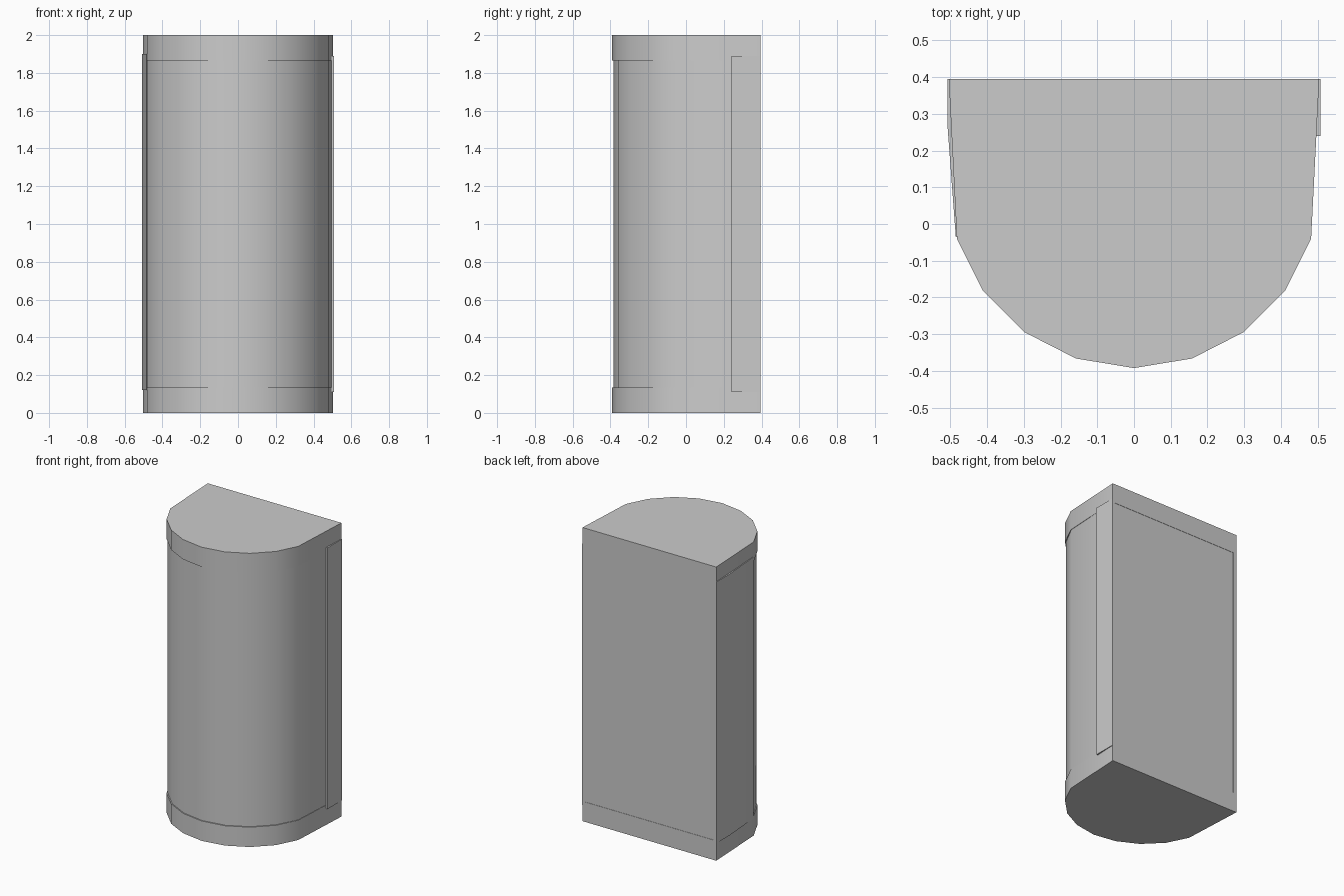
import bpy, bmesh, math

if "Cube" in bpy.data.objects:
    bpy.data.objects.remove(bpy.data.objects["Cube"])

# Right half of the D-shaped outline, from back corner to front centre
CAP = [(0.504, 0.394), (0.482, -0.04), (0.412, -0.18), (0.297, -0.295), (0.158, -0.366), (0, -0.392)]
BODY = [(0.503, 0.392), (0.479, -0.038), (0.407, -0.175), (0.293, -0.289), (0.156, -0.359), (0, -0.385)]


def mirrored(half):
    return half + [(-x, y) for x, y in reversed(half[:-1])]


def prism(name, outline, z0, z1):
    bm = bmesh.new()
    face = bm.faces.new([bm.verts.new((x, y, z0)) for x, y in outline])
    ext = bmesh.ops.extrude_face_region(bm, geom=[face])
    verts = [g for g in ext["geom"] if isinstance(g, bmesh.types.BMVert)]
    bmesh.ops.translate(bm, verts=verts, vec=(0, 0, z1 - z0))
    bmesh.ops.recalc_face_normals(bm, faces=bm.faces)
    mesh = bpy.data.meshes.new(name)
    bm.to_mesh(mesh)
    bm.free()
    ob = bpy.data.objects.new(name, mesh)
    bpy.context.collection.objects.link(ob)
    bpy.ops.object.select_all(action='DESELECT')
    ob.select_set(True)
    bpy.context.view_layer.objects.active = ob
    bpy.ops.object.shade_smooth_by_angle(angle=math.radians(30))
    return ob


# Main curved body and the slightly wider end bands
prism("body", mirrored(BODY), 0.13, 1.87)
prism("bottom_band", mirrored(CAP), 0, 0.135)
prism("top_band", mirrored(CAP), 1.865, 2)

# Thin raised strip on the right, wider tapered panel on the left
prism("right_strip", [(0.49, 0.394), (0.507, 0.394), (0.507, 0.24), (0.49, 0.24)], 0.11, 1.89)
prism("left_panel", [(-0.48, 0.394), (-0.507, 0.394), (-0.507, 0.26), (-0.485, -0.035), (-0.47, -0.035)], 0.12, 1.9)
